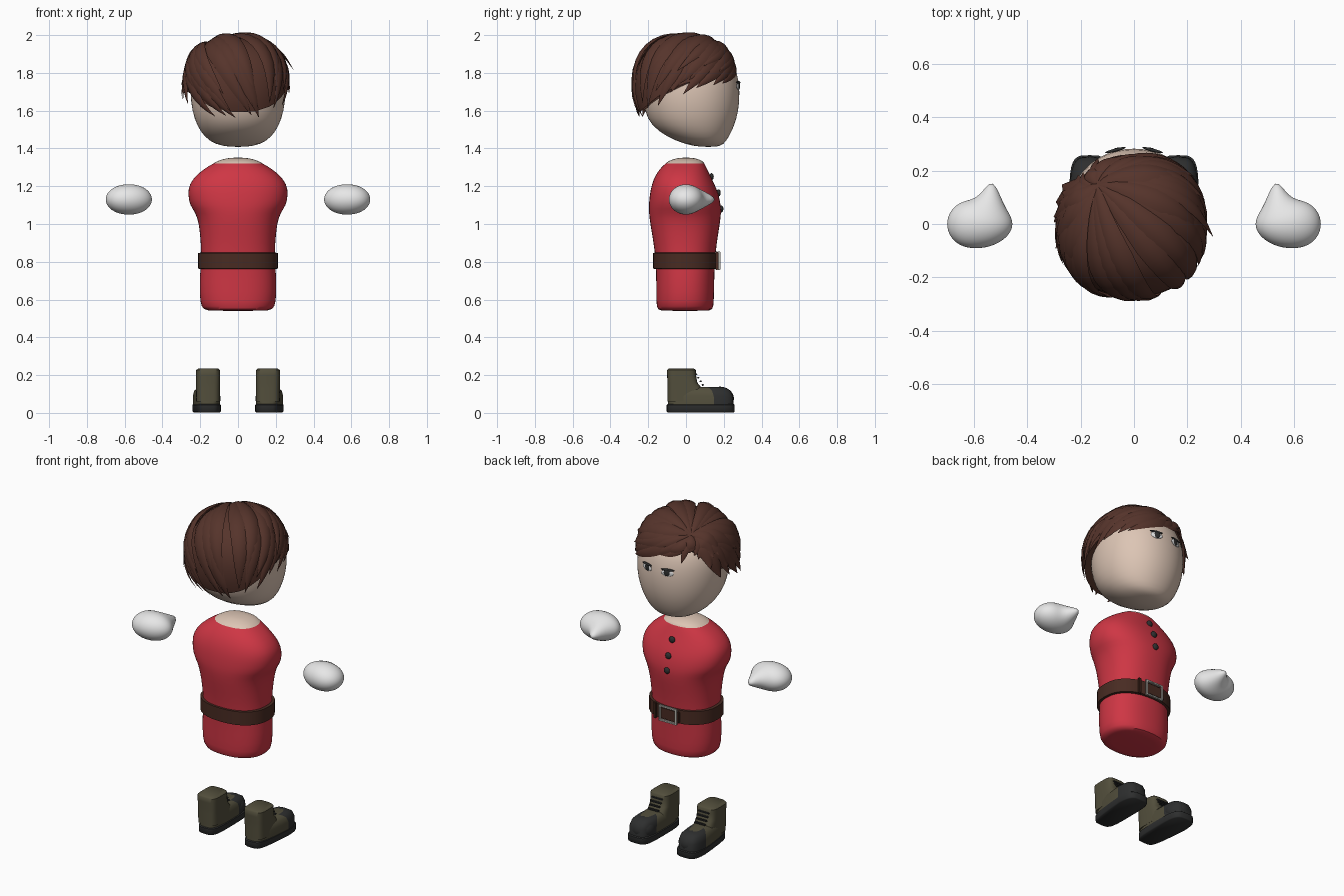
import bpy, bmesh, math, random
from mathutils import Vector

random.seed(4)
if "Cube" in bpy.data.objects:
    bpy.data.objects.remove(bpy.data.objects["Cube"])


def material(name, *rgb):
    m = bpy.data.materials.new(name)
    m.use_nodes = True
    m.diffuse_color = (*rgb, 1)
    m.node_tree.nodes["Principled BSDF"].inputs["Base Color"].default_value = (*rgb, 1)
    return m


SKIN = material("skin", 0.72, 0.56, 0.46)
HAIR = material("hair_brown", 0.092, 0.034, 0.024)
RED = material("tunic_red", 0.62, 0.037, 0.058)
BELT = material("belt_brown", 0.065, 0.024, 0.016)
METAL = material("buckle_grey", 0.5, 0.48, 0.44)
WHITE = material("white", 0.8, 0.8, 0.8)
OLIVE = material("boot_olive", 0.085, 0.077, 0.045)
BLACK = material("black", 0.027, 0.028, 0.028)


def finish(name, bm, mats, rule=None, angle=50, subsurf=0):
    bmesh.ops.recalc_face_normals(bm, faces=bm.faces)
    if rule:
        for f in bm.faces:
            f.material_index = rule(f.calc_center_median())
    me = bpy.data.meshes.new(name)
    bm.to_mesh(me)
    bm.free()
    ob = bpy.data.objects.new(name, me)
    bpy.context.collection.objects.link(ob)
    for m in mats:
        me.materials.append(m)
    bpy.ops.object.select_all(action='DESELECT')
    ob.select_set(True)
    bpy.context.view_layer.objects.active = ob
    bpy.ops.object.shade_smooth_by_angle(angle=math.radians(angle))
    if subsurf:
        s = ob.modifiers.new("smooth", 'SUBSURF')
        s.levels = s.render_levels = subsurf
    return ob


def skin_rings(bm, rings, caps=True):
    rows = [[bm.verts.new(p) for p in r] for r in rings]
    n = len(rows[0])
    for a, b in zip(rows, rows[1:]):
        for i in range(n):
            bm.faces.new((a[i], a[(i + 1) % n], b[(i + 1) % n], b[i]))
    if caps:
        bm.faces.new(rows[0])
        bm.faces.new(rows[-1])


def spow(v, e):
    return math.copysign(abs(v) ** e, v)


def ring(z, x0, x1, y0, y1, p=2, n=32):
    """Superellipse outline filling a rectangle at height z."""
    out = []
    for i in range(n):
        a = math.tau * i / n
        out.append(((x0 + x1) / 2 + (x1 - x0) / 2 * spow(math.cos(a), 2 / p),
                    (y0 + y1) / 2 + (y1 - y0) / 2 * spow(math.sin(a), 2 / p), z))
    return out


def loft(name, rows, mats, p=2, **kw):
    bm = bmesh.new()
    skin_rings(bm, [ring(*r, p=p) for r in rows])
    return finish(name, bm, mats, **kw)


def box(name, loc, size, mat, bevel=0.004):
    bm = bmesh.new()
    bmesh.ops.create_cube(bm, size=1)
    bmesh.ops.scale(bm, vec=size, verts=bm.verts)
    bmesh.ops.bevel(bm, geom=bm.edges[:], offset=bevel, segments=2, affect='EDGES')
    bmesh.ops.translate(bm, vec=loc, verts=bm.verts)
    return finish(name, bm, [mat])


def ball(name, loc, size, mat, turn=0):
    bm = bmesh.new()
    bmesh.ops.create_uvsphere(bm, u_segments=20, v_segments=12, radius=1)
    bmesh.ops.scale(bm, vec=size, verts=bm.verts)
    ob = finish(name, bm, [mat])
    ob.location, ob.rotation_euler.z = loc, turn
    return ob


def sym(rows):
    return [(z, -w, w, a, b) for z, w, a, b in rows]


# Head
loft("head", sym([(1.408, .04, .08, .16), (1.42, .12, .0, .2), (1.46, .178, -.1, .227),
                  (1.52, .218, -.185, .257), (1.6, .245, -.222, .28), (1.7, .255, -.235, .287),
                  (1.8, .245, -.23, .275), (1.88, .2, -.19, .235), (1.94, .1, -.1, .14)]),
     [SKIN], p=2.1, angle=80, subsurf=1)

# Eyes
for s, side in ((1, "left"), (-1, "right")):
    ball(f"eye_white_{side}", (s * .068, .277, 1.73), (.036, .005, .02), WHITE, -s * .25)
    ball(f"iris_{side}", (s * .066, .28, 1.732), (.019, .005, .02), BLACK, -s * .25)
    ball(f"lash_{side}", (s * .07, .277, 1.75), (.04, .006, .007), BLACK, -s * .25)

# Tunic with the bare neck on top
loft("tunic", sym([(.54, .14, -.12, .11), (.545, .185, -.153, .143), (.58, .202, -.158, .148),
                   (.7, .206, -.158, .15), (.8, .195, -.16, .153), (.9, .197, -.172, .163),
                   (1.0, .207, -.19, .18), (1.06, .225, -.197, .187), (1.1, .258, -.198, .185),
                   (1.16, .266, -.192, .173), (1.21, .26, -.182, .152), (1.26, .222, -.162, .127),
                   (1.3, .168, -.132, .108), (1.323, .125, -.105, .096), (1.332, .112, -.095, .09),
                   (1.342, .085, -.07, .07), (1.352, .04, -.035, .035)]),
     [RED, SKIN], p=2.3, angle=70, rule=lambda c: int(c.z > 1.326), subsurf=1)

# Belt and buckle
loft("belt", sym([(.762, .2, -.165, .158), (.764, .212, -.175, .167), (.846, .212, -.175, .167),
                  (.848, .2, -.165, .158)]), [BELT], p=2.3)
box("belt_end", (-.01, .168, .805), (.13, .01, .07), BELT)
for dz in (-.043, .043):
    box("buckle_bar", (0, .175, .805 + dz), (.12, .014, .011), METAL, .002)
for dx in (-.055, .055):
    box("buckle_side", (dx, .175, .805), (.011, .014, .09), METAL, .002)
box("buckle_loop", (.095, .163, .805), (.02, .016, .098), BELT)

# Buttons
for z, y in ((1.25, .135), (1.165, .172), (1.08, .186)):
    ball("button", (0, y, z), (.019, .012, .019), BLACK)

# Mitten hands with a thumb pulled out of the front
for s, side in ((1, "left"), (-1, "right")):
    bm = bmesh.new()
    bmesh.ops.create_uvsphere(bm, u_segments=48, v_segments=32, radius=1)
    for v in bm.verts:
        x, y, z = v.co
        k = math.exp(-((x + .42) / .36) ** 2) * max(0, y) ** 2 * (1 - .8 * z * z)
        taper = 1 + .12 * x
        v.co = (s * (.578 + .122 * spow(x, .95)), .09 * y * taper + .085 * k,
                1.13 + .08 * z * (1 - .25 * k))
    finish(f"hand_{side}", bm, [WHITE], angle=80)

# Boots
for s, side in ((1, "left"), (-1, "right")):
    def foot(z, x0, x1, y0, y1):
        return (z, min(s * x0, s * x1), max(s * x0, s * x1), y0, y1)

    def widen(bm_ob):
        # the toe spreads outward while the heel stays narrow
        for v in bm_ob.data.vertices:
            t = min(1, max(0, (v.co.y + .05) / .2))
            v.co.x += s * .02 * t * (abs(v.co.x) - .09) / .13
    widen(loft(f"sole_{side}", [foot(.003, .095, .217, -.097, .253), foot(.008, .09, .222, -.102, .258),
                                foot(.042, .09, .222, -.102, .258), foot(.046, .095, .217, -.097, .253)],
               [BLACK], p=4))
    widen(loft(f"boot_foot_{side}", [foot(.044, .094, .22, -.096, .252), foot(.09, .094, .22, -.096, .25),
                                     foot(.118, .098, .214, -.094, .236), foot(.133, .11, .2, -.09, .21),
                                     foot(.138, .125, .185, -.06, .18)],
               [OLIVE, BLACK], p=3.6, rule=lambda c: int(c.y > .12 and c.z < .137)))
    ball(f"toe_cap_{side}", (s * .164, .18, .075), (.072, .074, .064), BLACK)
    loft(f"boot_shaft_{side}", [foot(.06, .094, .222, -.098, .105), foot(.13, .094, .222, -.098, .085),
                                foot(.16, .094, .222, -.098, .06), foot(.2, .094, .222, -.1, .053),
                                foot(.226, .094, .222, -.1, .052), foot(.234, .104, .212, -.092, .043)],
         [OLIVE], p=4)
    for i in range(4):
        box(f"lace_{side}", (s * .158, .053 + .012 * (3 - i), .148 + .019 * i),
            (.075, .014, .009), BLACK, .003)

# Hair: locks fan out from a crown point over a rounded envelope
CENTRE = Vector((-.005, -.005, 1.72))
CROWN = Vector((-.14, .16, .22))
HAIRLINE = [(0, 1.71), (25, 1.74), (50, 1.765), (75, 1.81), (100, 1.85), (128, 1.85), (145, 1.78),
            (165, 1.69), (190, 1.67), (215, 1.65), (240, 1.58), (265, 1.545), (290, 1.55),
            (312, 1.59), (335, 1.66), (360, 1.71)]


def hairline(deg):
    deg %= 360
    for (a, za), (b, zb) in zip(HAIRLINE, HAIRLINE[1:]):
        if a <= deg <= b:
            return za + (zb - za) * (deg - a) / (b - a)


def envelope(d, grow=0):
    size = (.272, .272, .268)
    k = sum((abs(c) / r) ** 2.3 for c, r in zip(d, size)) ** (-1 / 2.3)
    return CENTRE + d * k + d.normalized() * grow


def tip_direction(deg, z):
    a = math.radians(deg)
    return Vector((.27 * math.cos(a), .27 * math.sin(a), z - CENTRE.z))


def strand(deg, z, t, bend=0):
    a, b = CROWN.normalized(), tip_direction(deg, z).normalized()
    ang = a.angle(b)
    d = a * math.sin((1 - t) * ang) + b * math.sin(t * ang)
    return d + a.cross(b) * bend * math.sin(math.pi * t)


bm = bmesh.new()
skin_rings(bm, [[envelope(strand(d, hairline(d) + .035, t / 14), -.004) for d in range(0, 360, 5)]
                for t in range(1, 15)])
finish("hair_cap", bm, [HAIR], angle=80)


def lock(bm, deg, z, width, lift, flick=0, bend=0):
    steps = 14
    path = [envelope(strand(deg, z, i / steps, bend), lift * math.sin(math.pi * min(1, i / steps + .1))
                     + flick * (i / steps) ** 4) for i in range(steps + 1)]
    rows = []
    for i, p in enumerate(path):
        t = i / steps
        along = path[min(i + 1, steps)] - path[max(i - 1, 0)]
        out = (p - CENTRE).normalized()
        across = along.cross(out).normalized()
        w = width * (.12 + .88 * min(1, t / .45) ** .8) * max(.02, 1 - t ** 3.5)
        h = .3 * w
        rows.append([p + across * w * c + out * h * k for c, k in
                     ((-1, -.3), (-.6, .5), (0, .9), (.6, .5), (1, -.3), (0, -.6))])
    skin_rings(bm, rows)


bm = bmesh.new()
for layer, (count, rise, width) in enumerate(((24, 0, .055), (17, .06, .055), (11, .13, .05))):
    for i in range(count):
        deg = 360 * (i + .4 * layer + random.uniform(-.2, .2)) / count
        front = 60 < deg % 360 < 150
        z = hairline(deg) + rise * (.2 if front else 1) + random.uniform(-.02, .02)
        slim = .6 if front else 1
        flick = .025 if 150 < deg % 360 < 210 else .006
        lock(bm, deg, z, width * slim * random.uniform(.85, 1.1), .004 + .007 * layer,
             flick, random.uniform(.05, .14))
# Loose tips at the side and on the forehead
for deg, z, flick in ((-8, 1.80, .04), (20, 1.83, .025), (38, 1.80, .02)):
    lock(bm, deg, z, .04, .014, flick, .12)
lock(bm, 118, 1.79, .022, .012, .01)
finish("hair_locks", bm, [HAIR], angle=60)
